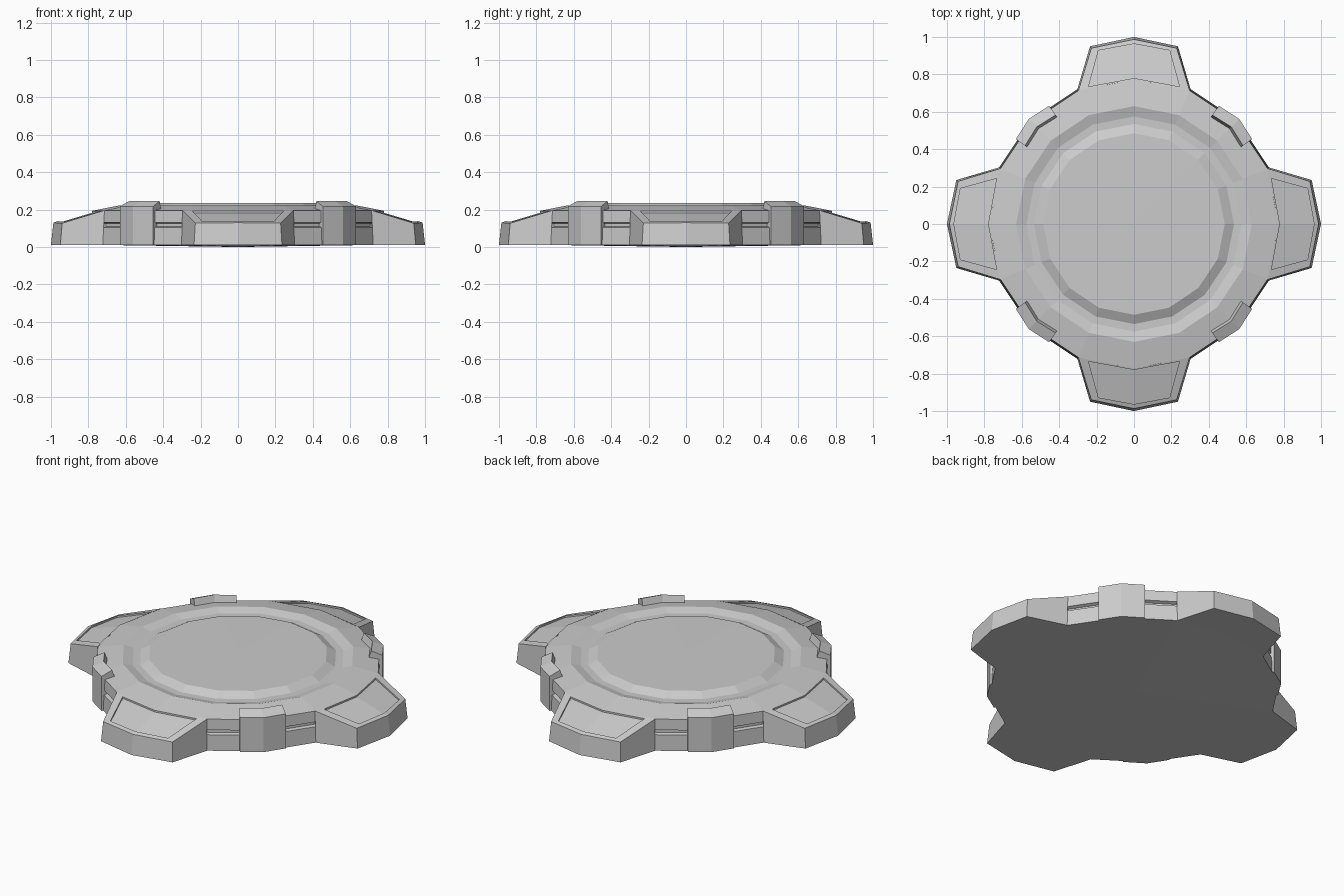
import bpy, bmesh
from math import cos, sin, pi, radians
from mathutils import Matrix

if "Cube" in bpy.data.objects:
    bpy.data.objects.remove(bpy.data.objects["Cube"])

BASE = 0.012  # height of the outer lower edge


def finish(bm, name, turn=0.0):
    bmesh.ops.recalc_face_normals(bm, faces=bm.faces[:])
    bm.transform(Matrix.Rotation(turn, 4, 'Z'))
    mesh = bpy.data.meshes.new(name)
    bm.to_mesh(mesh)
    bm.free()
    obj = bpy.data.objects.new(name, mesh)
    bpy.context.collection.objects.link(obj)
    return obj


def add_loop(bm, points):
    return [bm.verts.new(p) for p in points]


def bridge(bm, a, b):
    n = len(a)
    for i in range(n):
        j = (i + 1) % n
        bm.faces.new((a[i], a[j], b[j], b[i]))


def fan(bm, loop, z):
    c = bm.verts.new((0, 0, z))
    for i in range(len(loop)):
        bm.faces.new((loop[i], loop[(i + 1) % len(loop)], c))


# Sixteen-sided platform: side slot, sloped rim and circular groove on top
profile = [(0.783, BASE), (0.779, 0.105), (0.758, 0.110), (0.758, 0.125),
           (0.777, 0.132), (0.773, 0.195), (0.63, 0.223), (0.575, 0.208),
           (0.535, 0.208), (0.485, 0.234)]
bm = bmesh.new()
rings = [add_loop(bm, [(r * cos(i * pi / 8), r * sin(i * pi / 8), z)
                       for i in range(16)]) for r, z in profile]
for lower, upper in zip(rings, rings[1:]):
    bridge(bm, lower, upper)
fan(bm, rings[0], 0.0)
fan(bm, rings[-1], 0.236)
finish(bm, "platform")


def mirrored(half):
    """Six-point loop from right corner, tip, inner right corner and inner middle."""
    (cx, cy, cz), tip, (ix, iy, iz), mid = half
    return [(-cx, cy, cz), tip, (cx, cy, cz), (ix, iy, iz), mid, (-ix, iy, iz)]


# Arm with sloped top and shallow recessed panel
def make_arm(index):
    bm = bmesh.new()
    bottom = add_loop(bm, mirrored([(0.235, 0.95, BASE), (0, 1.0, BASE),
                                    (0.302, 0.723, BASE), (0, 0.74, BASE)]))
    top = add_loop(bm, mirrored([(0.228, 0.940, 0.127), (0, 0.987, 0.130),
                                 (0.297, 0.714, 0.196), (0, 0.773, 0.195)]))
    panel = [(0.190, 0.928, 0.136), (0, 0.963, 0.138),
             (0.243, 0.735, 0.192), (0, 0.780, 0.193)]
    edge = add_loop(bm, mirrored(panel))
    floor = add_loop(bm, mirrored([(x, y, z - 0.010) for x, y, z in panel]))
    bridge(bm, bottom, top)
    bridge(bm, top, edge)
    bridge(bm, edge, floor)
    for loop in (bottom, floor):
        bm.faces.new((loop[0], loop[1], loop[4], loop[5]))
        bm.faces.new((loop[1], loop[2], loop[3], loop[4]))
    finish(bm, f"arm_{index + 1}", index * pi / 2)


# Bent clamp block standing just proud of the rim between two arms
def make_clamp(index):
    bm = bmesh.new()
    section = [(0.012, BASE), (0.012, 0.217), (-0.048, 0.245), (-0.065, 0.195),
               (-0.065, BASE)]
    loops = []
    for degrees, radius in ((-9.3, 0.766), (0, 0.783), (9.3, 0.766)):
        a = radians(45 + degrees)
        loops.append(add_loop(bm, [((radius + d) * cos(a), (radius + d) * sin(a), z)
                                   for d, z in section]))
    bridge(bm, loops[0], loops[1])
    bridge(bm, loops[1], loops[2])
    bm.faces.new(loops[0])
    bm.faces.new(loops[2])
    finish(bm, f"clamp_{index + 1}", index * pi / 2)


for k in range(4):
    make_arm(k)
    make_clamp(k)
